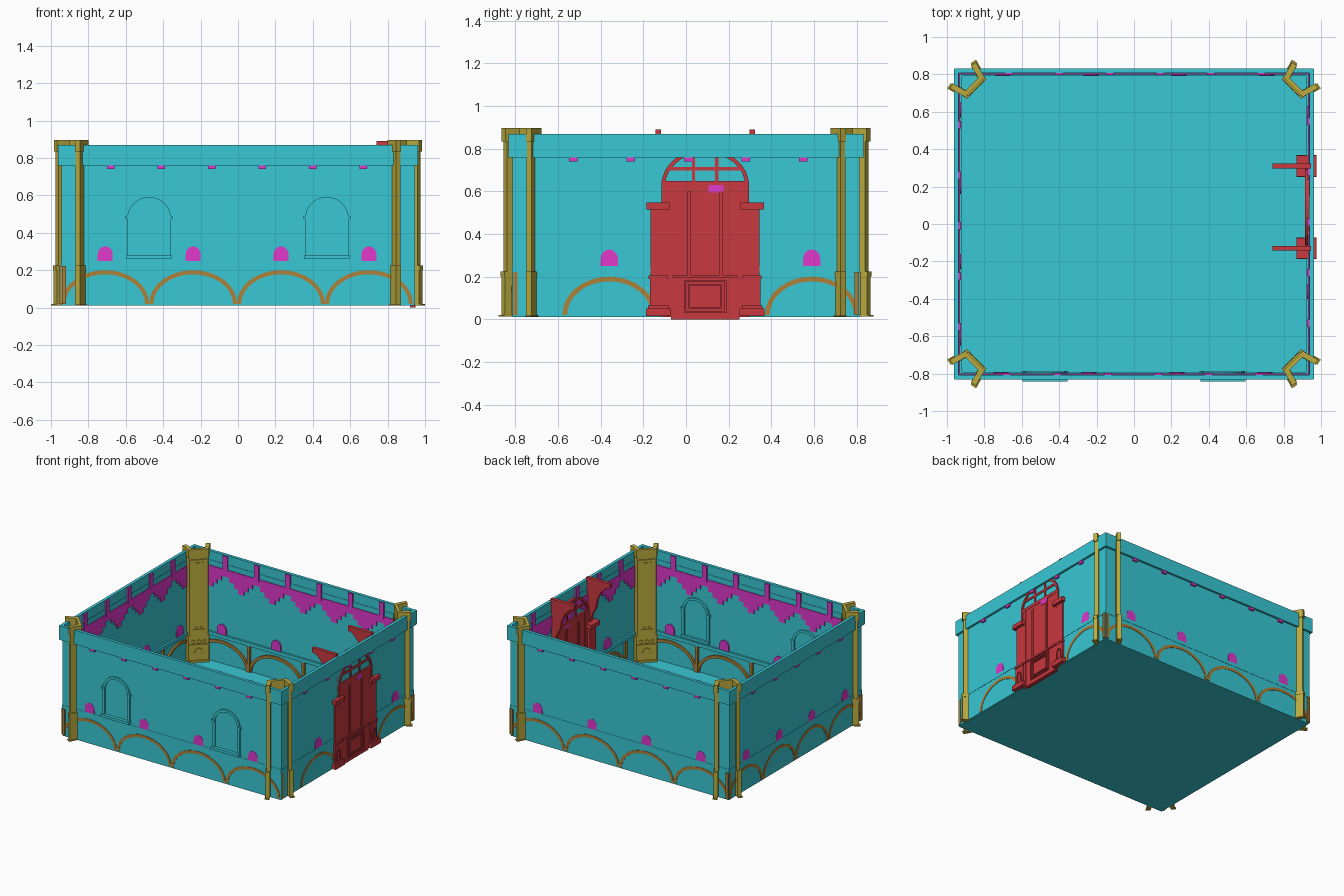
import bpy, bmesh
from math import pi, sin, cos, radians
from mathutils import Matrix, Vector

if "Cube" in bpy.data.objects:
    bpy.data.objects.remove(bpy.data.objects["Cube"])

COL = {"teal": (0.04, 0.58, 0.66), "ochre": (0.5, 0.41, 0.05), "red": (0.58, 0.04, 0.05),
       "magenta": (0.75, 0.04, 0.6), "brown": (0.42, 0.22, 0.04)}
MAT = {}
for k, c in COL.items():
    MAT[k] = bpy.data.materials.new(k)
    MAT[k].diffuse_color = (*c, 1)
parts = {}          # name -> (bmesh, colour)
UP = Matrix(((1, 0, 0, 0), (0, 0, -1, 0), (0, 1, 0, 0), (0, 0, 0, 1)))   # (u, z, n) -> wall space
ID = Matrix()


def prism(name, col, pts, c0, c1, M):
    """Extrude a 2D outline from c0 to c1 and add it to the named part."""
    bm = parts.setdefault(name, (bmesh.new(), col))[0]
    lo = [bm.verts.new(M @ Vector((a, b, c0))) for a, b in pts]
    hi = [bm.verts.new(M @ Vector((a, b, c1))) for a, b in pts]
    n = len(pts)
    fs = [bm.faces.new(lo[::-1]), bm.faces.new(hi)]
    fs += [bm.faces.new((lo[i], lo[(i + 1) % n], hi[(i + 1) % n], hi[i])) for i in range(n)]
    bmesh.ops.recalc_face_normals(bm, faces=fs)


def rect(a0, a1, b0, b1):
    return [(a0, b0), (a1, b0), (a1, b1), (a0, b1)]


def box(name, col, a0, a1, b0, b1, c0, c1, M):
    prism(name, col, rect(a0, a1, b0, b1), c0, c1, M)


def arch(u, w, z0, zs, h, seg=16):
    arc = [(u - w * cos(pi * i / seg), zs + h * sin(pi * i / seg)) for i in range(seg + 1)]
    return arc if zs - z0 < 1e-4 else [(u - w, z0)] + arc + [(u + w, z0)]


def arch_strip(name, col, u, w, z0, zs, h, t, c0, c1, M):
    prism(name, col, arch(u, w, z0, zs, h) + arch(u, w - t, z0, zs, h - t)[::-1], c0, c1, M)


def panel_frame(name, col, a0, a1, b0, b1, t, c0, c1, M):
    for r in (rect(a0, a0 + t, b0, b1), rect(a1 - t, a1, b0, b1),
              rect(a0 + t, a1 - t, b0, b0 + t), rect(a0 + t, a1 - t, b1 - t, b1)):
        prism(name, col, r, c0, c1, M)


def wall_matrix(deg, dist):
    return Matrix.Rotation(radians(deg), 4, 'Z') @ Matrix.Translation((0, -dist, 0)) @ UP


# floor
box("floor", "teal", -0.94, 0.94, -0.815, 0.815, 0.01, 0.02, ID)

long_arches = (-0.71, -0.24, 0.23, 0.70)
side_arches = (-0.61, -0.2, 0.2, 0.61)
long_corbels = [-0.68 + 0.27 * i for i in range(6)]
side_corbels = [-0.53 + 0.27 * i for i in range(5)]
WALLS = [("front", 0, 0.81, 0.945, long_arches, 0.235, long_corbels),
         ("right", 90, 0.94, 0.815, (-0.36, 0.59), 0.22, side_corbels),
         ("back", 180, 0.81, 0.945, long_arches, 0.235, long_corbels),
         ("left", 270, 0.94, 0.815, side_arches, 0.205, side_corbels)]

for side, deg, dist, half, arches, w, corbels in WALLS:
    M = wall_matrix(deg, dist)
    # wall sheet, top band and dado rail
    box(side + "_wall", "teal", -half, half, 0.015, 0.80, -0.005, 0.005, M)
    box(side + "_top_band", "teal", -half - 0.015, half + 0.015, 0.76, 0.87, -0.002, 0.022, M)
    if side == "right":
        box(side + "_rail", "teal", -half, -0.165, 0.222, 0.25, -0.02, 0.007, M)
        box(side + "_rail", "teal", 0.345, half, 0.222, 0.25, -0.02, 0.007, M)
    else:
        box(side + "_rail", "teal", -half, half, 0.222, 0.25, -0.02, 0.007, M)
    # blind arcade with posts, and round finials above the rail
    for u in arches:
        arch_strip(side + "_arcade", "brown", u, w, 0.02, 0.02, 0.18, 0.022, -0.018, 0.008, M)
        for s in (-1, 1):
            p = u + s * w
            box(side + "_arcade_posts", "brown", p - 0.012, p + 0.012, 0.02, 0.222, -0.02, 0.0, M)
        prism(side + "_finials", "magenta", arch(u, 0.04, 0.25, 0.285, 0.042, 10), -0.015, 0.007, M)
    # corbels
    for u in corbels:
        box(side + "_corbels", "magenta", u - 0.02, u + 0.02, 0.74, 0.865, -0.014, 0.018, M)
    # stepped brick trim hanging below the band
    box(side + "_brick_trim", "magenta", -half + 0.01, half - 0.01, 0.705, 0.76, -0.011, 0.003, M)
    n = 7 if half > 0.9 else 6
    pitch = 2 * (half - 0.01) / n
    for i in range(n):
        u = -half + 0.01 + pitch * (i + 0.5)
        for z, k in ((0.67, 0.38), (0.635, 0.23), (0.60, 0.1)):
            box(side + "_brick_trim", "magenta", u - k * pitch, u + k * pitch, z, z + 0.035, -0.011, 0.003, M)

# two arched windows in the front wall
F = wall_matrix(0, 0.81)
for u in (-0.475, 0.475):
    arch_strip("window_frames", "teal", u, 0.117, 0.275, 0.475, 0.117, 0.02, -0.018, 0.016, F)
    prism("window_panes", "teal", arch(u, 0.1, 0.275, 0.475, 0.1), -0.008, 0.008, F)
    box("window_sills", "teal", u - 0.12, u + 0.12, 0.26, 0.28, -0.025, 0.033, F)
    for s in (-1, 1):
        p = u + s * 0.113
        box("window_imposts", "teal", p - 0.013, p + 0.013, 0.473, 0.49, -0.022, 0.022, F)

# corner pilasters: splayed channel section facing the room centre
half_sec = [(0, 0.07), (-0.088, 0.095), (-0.094, 0.066), (-0.022, 0.046)]


def section(s):
    pts = half_sec + [(x, -y) for x, y in half_sec[::-1]]
    return [(x * s, y * s) for x, y in pts]


for i, (sx, sy) in enumerate(((1, 1), (-1, 1), (-1, -1), (1, -1))):
    C = Matrix.Diagonal((sx, sy, 1, 1)) @ Matrix.Translation((0.85, 0.73, 0)) @ Matrix.Rotation(radians(225), 4, 'Z')
    nm = "corner_pilaster_%d" % (i + 1)
    for s, z0, z1 in ((1.15, 0.012, 0.02), (1.05, 0.02, 0.2), (1.08, 0.2, 0.225),
                      (0.97, 0.225, 0.835), (1.04, 0.835, 0.897)):
        prism(nm, "ochre", section(s), z0, z1, C)
    # face ornament: local u across the face, n towards the room
    P = C @ Matrix.Rotation(radians(90), 4, 'Z') @ UP
    panel_frame(nm, "ochre", -0.06, 0.06, 0.26, 0.82, 0.016, -0.004, 0.008, P)
    panel_frame(nm, "ochre", -0.035, 0.035, 0.285, 0.795, 0.008, -0.004, 0.005, P)
    arch_strip(nm, "ochre", 0, 0.032, 0.035, 0.08, 0.05, 0.01, -0.004, 0.009, P)
    box(nm, "ochre", -0.075, 0.075, 0.015, 0.035, -0.01, 0.012, P)
    box(nm, "ochre", -0.075, 0.075, 0.15, 0.16, -0.01, 0.009, P)
    for u in (-0.04, 0, 0.04):
        ring = [(u + 0.014 * cos(pi * k / 5), 0.18 + 0.014 * sin(pi * k / 5)) for k in range(10)]
        prism(nm, "ochre", ring, -0.004, 0.01, P)

# door leaf with mouldings (u = y, n = outwards)
D = wall_matrix(90, 0.94)
MID = 0.09
box("door_leaf", "red", MID - 0.16, MID + 0.16, 0, 0.645, -0.02, 0.01, D)
for c0, c1 in ((0.008, 0.018), (-0.027, -0.018)):
    panel_frame("door_mouldings", "red", MID - 0.1, MID + 0.1, 0.03, 0.185, 0.01, c0, c1, D)
    panel_frame("door_mouldings", "red", MID - 0.08, MID + 0.08, 0.05, 0.165, 0.008, c0, c1, D)
    box("door_mouldings", "red", MID - 0.16, MID + 0.16, 0.195, 0.208, c0, c1, D)
    for s in (-1, 1):
        u = MID + s * 0.075
        box("door_mouldings", "red", u - 0.008, u + 0.008, 0.208, 0.60, c0, c1, D)
box("door_sign_block", "magenta", 0.105, 0.175, 0.595, 0.63, -0.02, 0.014, D)

# fanlight over the door
arch_strip("fanlight_arch", "red", MID, 0.205, 0.5, 0.63, 0.17, 0.018, -0.025, 0.014, D)
box("fanlight_bars", "red", MID - 0.205, MID + 0.205, 0.625, 0.648, -0.022, 0.013, D)
box("fanlight_bars", "red", MID - 0.175, MID + 0.175, 0.698, 0.715, -0.018, 0.011, D)
for s in (-1, 1):
    u = MID + s * 0.055
    box("fanlight_bars", "red", u - 0.008, u + 0.008, 0.645, 0.79, -0.018, 0.011, D)

# door pilasters and the scrolled brackets above them
bracket = [(0.91, 0.55), (0.945, 0.55), (0.945, 0.89), (0.74, 0.89), (0.74, 0.855),
           (0.775, 0.845), (0.82, 0.80), (0.85, 0.74), (0.862, 0.67), (0.89, 0.62)]
XZ = Matrix(((1, 0, 0, 0), (0, 0, 1, 0), (0, 1, 0, 0), (0, 0, 0, 1)))
for s in (-1, 1):
    u = MID + s * 0.22
    for k, z0, z1, n0, n1 in ((0.058, 0.015, 0.05, -0.07, 0.035), (0.048, 0.05, 0.065, -0.06, 0.025),
                              (0.04, 0.065, 0.19, -0.05, 0.016), (0.045, 0.19, 0.205, -0.055, 0.022),
                              (0.036, 0.205, 0.515, -0.045, 0.013), (0.055, 0.515, 0.548, -0.07, 0.035)):
        box("door_pilasters", "red", u - k, u + k, z0, z1, n0, n1, D)
    box("door_jambs", "red", *sorted((MID + s * 0.155, MID + s * 0.205)), 0.01, 0.645, -0.025, 0.011, D)
    for n0, n1 in ((0.014, 0.022), (-0.057, -0.049)):
        arch_strip("door_pilaster_lancets", "red", u, 0.024, 0.068, 0.11, 0.04, 0.008, n0, n1, D)
    prism("door_brackets", "red", bracket, u - 0.013, u + 0.013, XZ)

# turn every part into an object
for name, (bm, col) in parts.items():
    me = bpy.data.meshes.new(name)
    bm.to_mesh(me)
    bm.free()
    me.materials.append(MAT[col])
    bpy.context.collection.objects.link(bpy.data.objects.new(name, me))

for m in bpy.data.materials:
    if m.users and not m.is_grease_pencil:
        m.use_nodes = True
        m.node_tree.nodes["Principled BSDF"].inputs["Base Color"].default_value = m.diffuse_color
